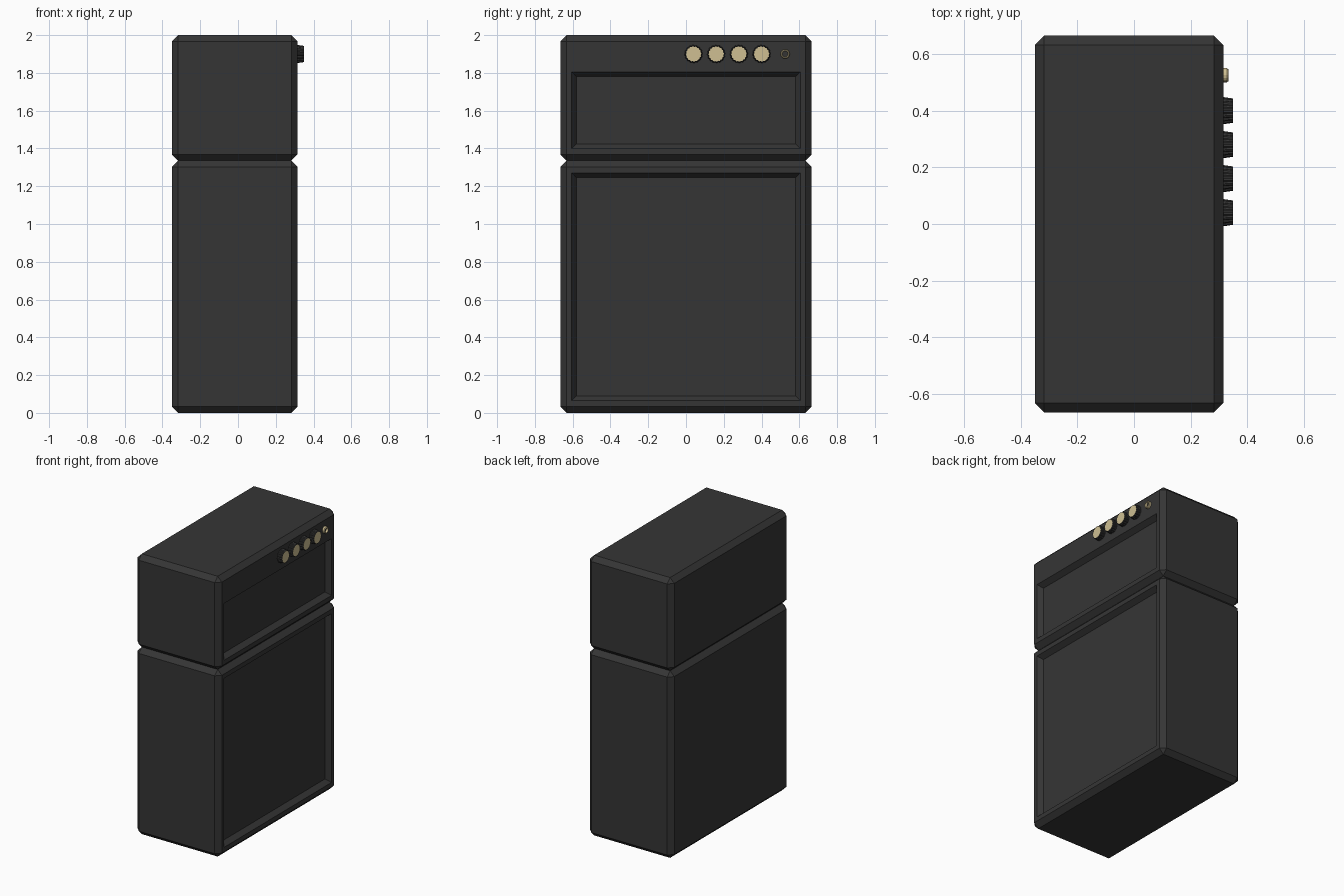
import bpy
import bmesh
import math
from mathutils import Matrix

cube = bpy.data.objects.get("Cube")
if cube:
    bpy.data.objects.remove(cube, do_unlink=True)

BACK, FACE, HALF = -0.35, 0.315, 0.665   # cabinet extents
CHAMFER = 0.033
ROW = 1.90                               # height of the control row


def material(name, color):
    m = bpy.data.materials.new(name)
    m.use_nodes = True
    m.diffuse_color = (*color, 1)
    bsdf = m.node_tree.nodes["Principled BSDF"]
    bsdf.inputs["Base Color"].default_value = (*color, 1)
    bsdf.inputs["Roughness"].default_value = 0.7
    return m


black = material("charcoal_black", (0.036, 0.036, 0.036))
cream = material("pale_gold", (0.62, 0.52, 0.29))


def finish(name, bm, mats):
    bmesh.ops.recalc_face_normals(bm, faces=bm.faces)
    mesh = bpy.data.meshes.new(name)
    bm.to_mesh(mesh)
    bm.free()
    for m in mats:
        mesh.materials.append(m)
    ob = bpy.data.objects.new(name, mesh)
    bpy.context.collection.objects.link(ob)
    return ob


def cabinet(name, low, high, recess_low, recess_high):
    """Chamfered box with a bevelled recess in its +x face."""
    bm = bmesh.new()
    size = Matrix.Diagonal((FACE - BACK, 2 * HALF, high - low, 1))
    place = Matrix.Translation(((FACE + BACK) / 2, 0, (low + high) / 2))
    bmesh.ops.create_cube(bm, size=1, matrix=place @ size)
    bmesh.ops.bevel(bm, geom=bm.edges[:], offset=CHAMFER, segments=1,
                    profile=0.5, affect='EDGES')
    bm.normal_update()
    panel = max(bm.faces, key=lambda f: f.calc_center_median().x)
    bmesh.ops.inset_region(bm, faces=[panel], thickness=0.025)
    for v in panel.verts:
        v.co.y = math.copysign(0.605, v.co.y)
        v.co.z = recess_high if v.co.z > (low + high) / 2 else recess_low
    bm.normal_update()
    # Sloping walls down to the recessed panel
    bmesh.ops.inset_region(bm, faces=[panel], thickness=0.035)
    for v in panel.verts:
        v.co.x = FACE - 0.035
    return finish(name, bm, [black])


def ring(bm, x, y, radii):
    n = len(radii)
    return [bm.verts.new((x, y + r * math.cos(math.tau * i / n),
                          ROW + r * math.sin(math.tau * i / n)))
            for i, r in enumerate(radii)]


def bridge(bm, a, b):
    n = len(a)
    return [bm.faces.new((a[i], a[(i + 1) % n], b[(i + 1) % n], b[i]))
            for i in range(n)]


def knob(name, y):
    """Tapered fluted knob with a pale cap."""
    bm = bmesh.new()
    flutes = [1, 1, 0.92] * 16
    base = ring(bm, FACE, y, [0.048 * f for f in flutes])
    tip = ring(bm, FACE + 0.034, y, [0.043 * f for f in flutes])
    rim = ring(bm, FACE + 0.034, y, [0.041 * f for f in flutes])
    bridge(bm, base, tip)
    bridge(bm, tip, rim)
    bm.faces.new(base)
    bm.faces.new(rim).material_index = 1
    return finish(name, bm, [black, cream])


def jack(name, y):
    """Rounded metal collar around a dark socket."""
    bm = bmesh.new()
    profile = [(0, 0.025), (0.013, 0.025), (0.018, 0.021),
               (0.018, 0.017), (0.004, 0.015)]
    rings = [ring(bm, FACE + x, y, [r] * 16) for x, r in profile]
    for a, b in zip(rings, rings[1:]):
        bridge(bm, a, b)
    bm.faces.new(rings[0])
    bm.faces.new(rings[-1]).material_index = 1
    return finish(name, bm, [cream, black])


# Speaker cabinet and amplifier head
cabinet("speaker_cabinet", 0, 1.335, 0.065, 1.27)
cabinet("amplifier_head", 1.335, 2.0, 1.40, 1.805)

# Control row
for k in range(4):
    knob(f"control_knob_{k + 1}", 0.04 + 0.12 * k)
jack("input_jack", 0.525)
